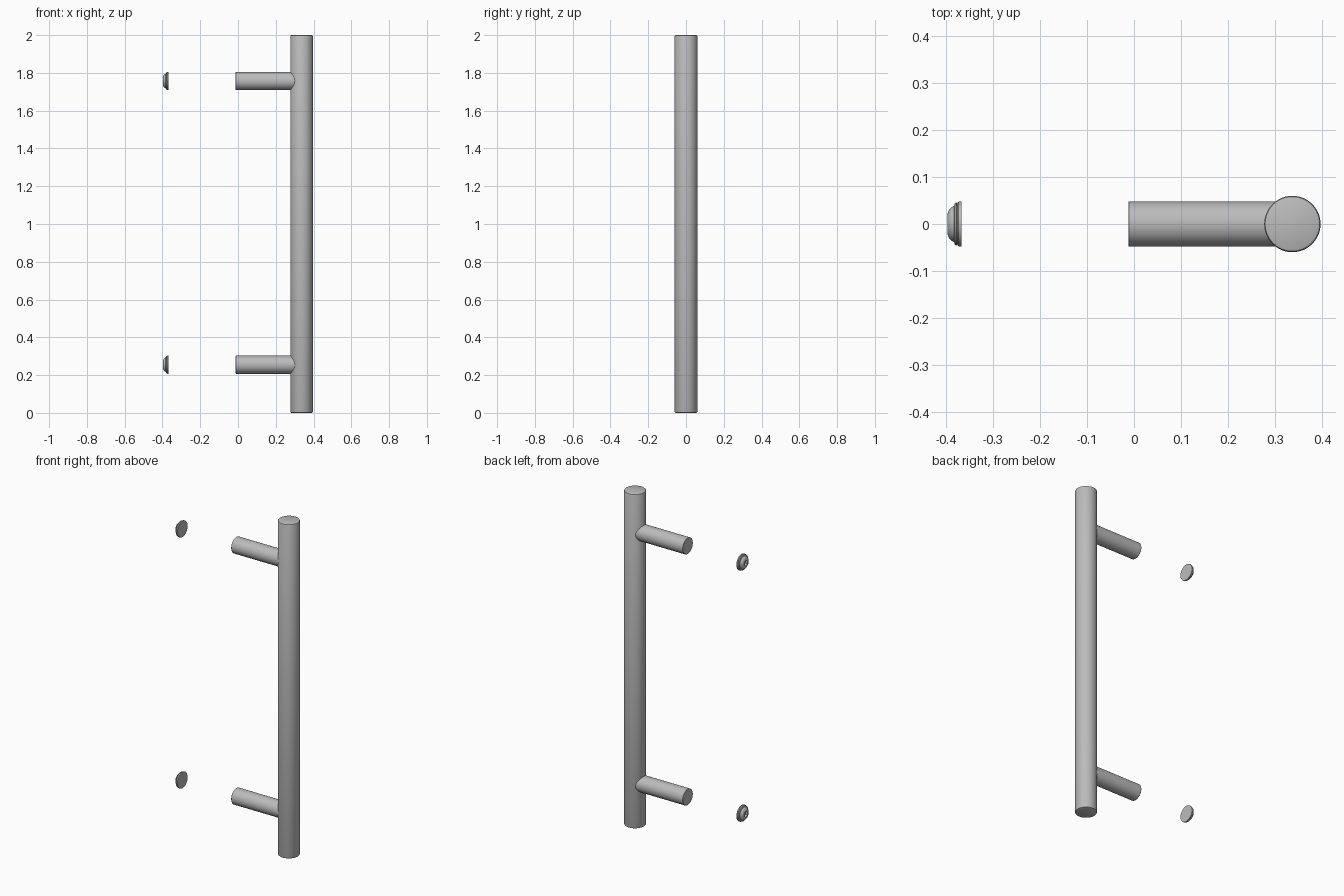
import bpy, bmesh, math
from mathutils import Matrix

if "Cube" in bpy.data.objects:
    bpy.data.objects.remove(bpy.data.objects["Cube"])

steel = bpy.data.materials.new("brushed_steel")
steel.diffuse_color = (0.5, 0.5, 0.5, 1)
steel.use_nodes = True
steel.node_tree.nodes["Principled BSDF"].inputs["Base Color"].default_value = steel.diffuse_color


def lathe(name, profile, location, along_x=False, segments=48):
    """Spin (radius, height[, is_hex]) points around an axis, closing both ends."""
    bm = bmesh.new()
    rings = []
    for r, h, *is_hex in profile:
        ring = []
        for i in range(segments):
            a = 2 * math.pi * i / segments
            rad = r / math.cos(a % (math.pi / 3) - math.pi / 6) if is_hex else r
            ring.append(bm.verts.new((rad * math.cos(a), rad * math.sin(a), h)))
        rings.append(ring)
    for lo, hi in zip(rings, rings[1:]):
        for i in range(segments):
            j = (i + 1) % segments
            bm.faces.new((lo[i], lo[j], hi[j], hi[i]))
    bm.faces.new(rings[0][::-1])
    bm.faces.new(rings[-1])
    if along_x:
        bm.transform(Matrix.Rotation(math.pi / 2, 4, 'Y'))
    bmesh.ops.recalc_face_normals(bm, faces=bm.faces)
    mesh = bpy.data.meshes.new(name)
    bm.to_mesh(mesh)
    bm.free()
    mesh.materials.append(steel)
    obj = bpy.data.objects.new(name, mesh)
    obj.location = location
    bpy.context.collection.objects.link(obj)
    bpy.ops.object.select_all(action='DESELECT')
    obj.select_set(True)
    bpy.context.view_layer.objects.active = obj
    bpy.ops.object.shade_smooth_by_angle(angle=math.radians(30))
    return obj


# Vertical grip bar with softened ends
lathe("grip_bar", [(0.054, 0), (0.058, 0.002), (0.06, 0.007),
                   (0.06, 1.993), (0.058, 1.998), (0.054, 2)], (0.337, 0, 0))

# Screw: flat washer plate, groove, domed head and hex socket
screw = [(0.048, -0.367), (0.048, -0.373), (0.046, -0.375), (0.044, -0.3755),
         (0.044, -0.377), (0.046, -0.378), (0.045, -0.381), (0.038, -0.383),
         (0.036, -0.388), (0.031, -0.393), (0.025, -0.396), (0.020, -0.397),
         (0.014, -0.397, True), (0.014, -0.385, True)]

for label, z in (("lower", 0.255), ("upper", 1.757)):
    # Stand-off post running into the bar
    lathe(label + "_post", [(0.047, -0.012), (0.048, -0.011), (0.048, 0.31)],
          (0, 0, z), along_x=True)
    lathe(label + "_screw", screw, (0, 0, z), along_x=True)
